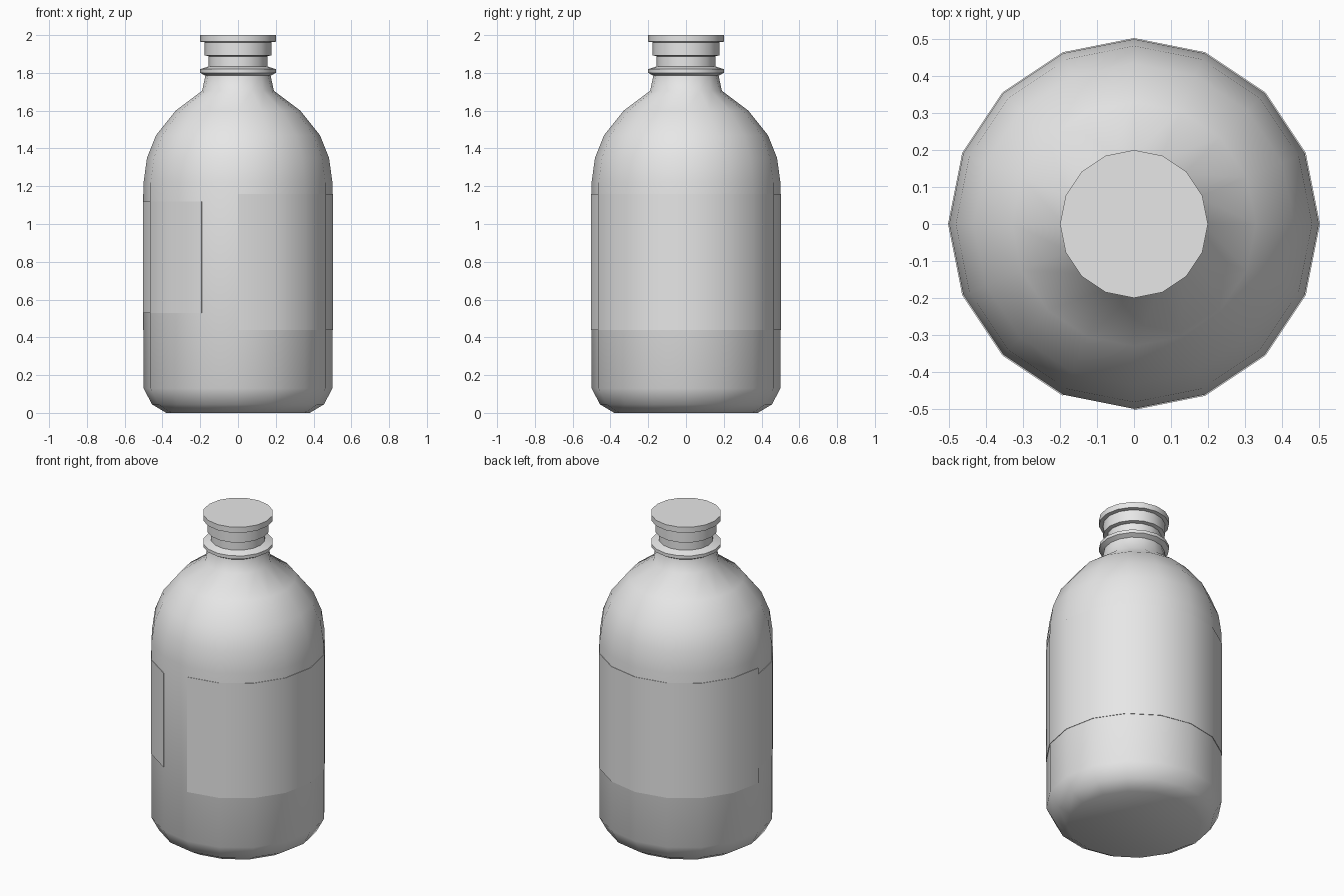
import bpy, bmesh, math

if "Cube" in bpy.data.objects:
    bpy.data.objects.remove(bpy.data.objects["Cube"])

SIDES = 16


def material(name, value):
    m = bpy.data.materials.new(name)
    m.diffuse_color = (value, value, value, 1)
    m.use_nodes = True
    m.node_tree.nodes["Principled BSDF"].inputs["Base Color"].default_value = m.diffuse_color
    return m


grey = material("light grey", 0.8)


def finish(name, bm, angle):
    me = bpy.data.meshes.new(name)
    bm.to_mesh(me)
    bm.free()
    ob = bpy.data.objects.new(name, me)
    bpy.context.collection.objects.link(ob)
    me.materials.append(grey)
    bpy.ops.object.select_all(action='DESELECT')
    ob.select_set(True)
    bpy.context.view_layer.objects.active = ob
    bpy.ops.object.shade_smooth_by_angle(angle=math.radians(angle))
    return ob


def ring(bm, r, z, first=0, count=SIDES):
    step = 2 * math.pi / SIDES
    return [bm.verts.new((r * math.cos((first + i) * step),
                          r * math.sin((first + i) * step), z)) for i in range(count)]


def lathe(name, profile, angle=50):
    bm = bmesh.new()
    rings = [ring(bm, r, z) for r, z in profile]
    for a, b in zip(rings, rings[1:]):
        for i in range(SIDES):
            j = (i + 1) % SIDES
            bm.faces.new((a[i], a[j], b[j], b[i]))
    bm.faces.new(rings[0][::-1])
    bm.faces.new(rings[-1])
    return finish(name, bm, angle)


def label(name, first, segments, z0, z1, r=0.503):
    # thin curved plate following the sides of the bottle
    bm = bmesh.new()
    n = segments + 1
    loops = [ring(bm, rad, z, first, n)
             for rad, z in ((0.498, z0), (r, z0), (r, z1), (0.498, z1))]
    for a, b in zip(loops, loops[1:] + loops[:1]):
        for i in range(segments):
            bm.faces.new((a[i], a[i + 1], b[i + 1], b[i]))
    bm.faces.new([l[0] for l in loops][::-1])
    bm.faces.new([l[-1] for l in loops])
    bmesh.ops.recalc_face_normals(bm, faces=bm.faces)
    return finish(name, bm, 40)


# Bottle with rounded base, shoulder, neck and collar ring
lathe("bottle", [
    (0.38, 0), (0.455, 0.045), (0.50, 0.13), (0.50, 1.22), (0.482, 1.35),
    (0.434, 1.47), (0.33, 1.60), (0.19, 1.705), (0.173, 1.785),
    (0.20, 1.80), (0.20, 1.82), (0.155, 1.835), (0.155, 1.90)], 60)

# Stopper with wider top disc
lathe("stopper", [(0.155, 1.888), (0.177, 1.893), (0.177, 1.962),
                  (0.20, 1.965), (0.20, 2.0)], 40)

# Wrapped main label and smaller label on the remaining quarter
label("main_label", -4, 12, 0.44, 1.16)
label("small_label", 8, 3, 0.53, 1.12)
